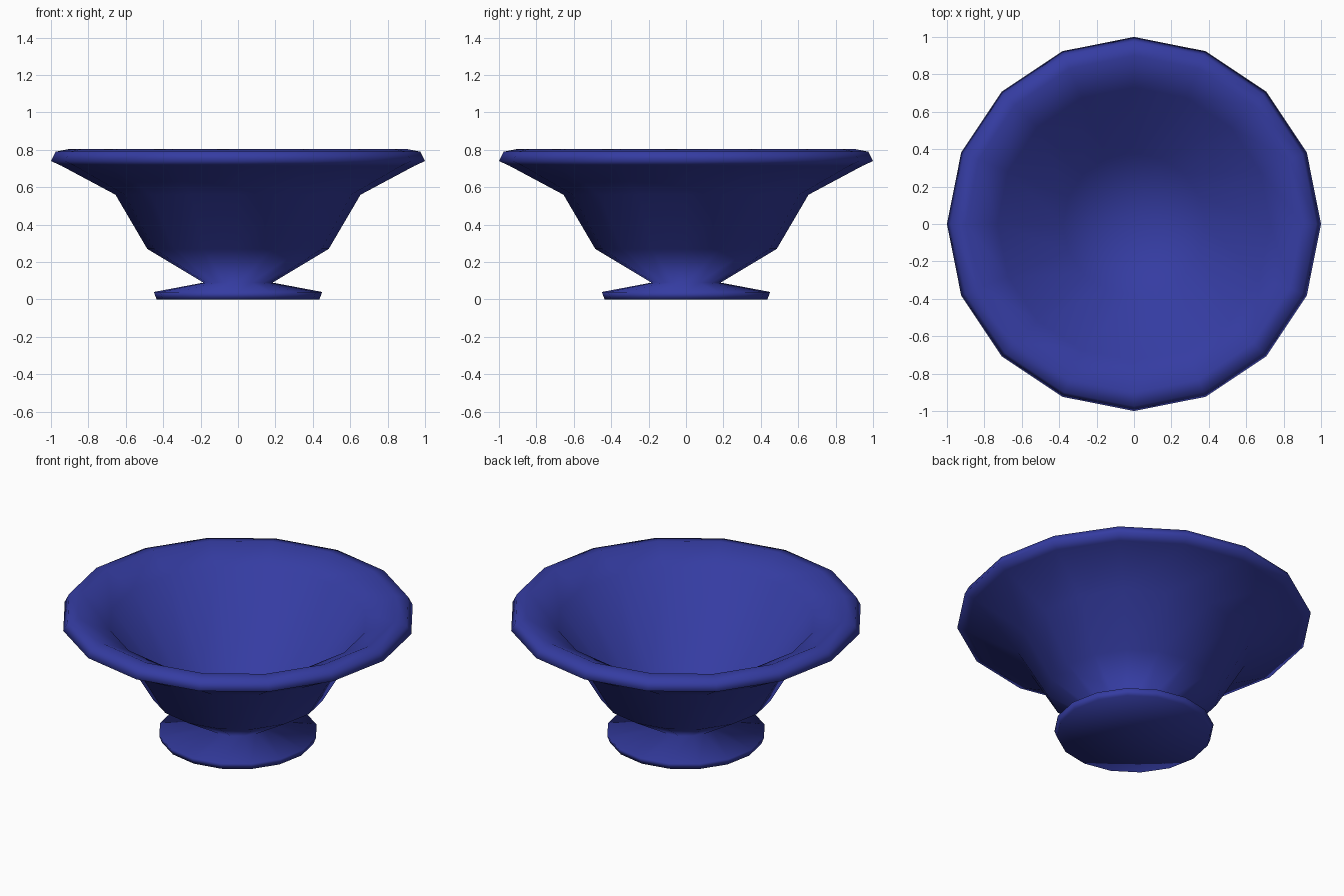
import bpy, bmesh, math

if "Cube" in bpy.data.objects:
    bpy.data.objects.remove(bpy.data.objects["Cube"])

SIDES = 16


def lathe(name, profile, material):
    """Revolve (radius, z) points around z; radius 0 gives a pole."""
    bm = bmesh.new()
    rings = []
    for r, z in profile:
        if r == 0:
            rings.append([bm.verts.new((0, 0, z))] * SIDES)
        else:
            rings.append([bm.verts.new((r * math.cos(2 * math.pi * i / SIDES),
                                        r * math.sin(2 * math.pi * i / SIDES), z))
                          for i in range(SIDES)])
    for a, b in zip(rings, rings[1:]):
        for i in range(SIDES):
            j = (i + 1) % SIDES
            bm.faces.new(dict.fromkeys((a[i], a[j], b[j], b[i])))
    bmesh.ops.recalc_face_normals(bm, faces=bm.faces)
    for f in bm.faces:
        f.smooth = True
    mesh = bpy.data.meshes.new(name)
    bm.to_mesh(mesh)
    bm.free()
    obj = bpy.data.objects.new(name, mesh)
    bpy.context.collection.objects.link(obj)
    mesh.materials.append(material)
    return obj


blue = bpy.data.materials.new("blue_glaze")
blue.diffuse_color = (0.035, 0.045, 0.36, 1)
blue.use_nodes = True
blue.node_tree.nodes["Principled BSDF"].inputs["Base Color"].default_value = blue.diffuse_color

# Foot, waist, flared outer wall, rolled rim and hollow inside in one turn
lathe("footed_bowl", [
    (0, 0), (0.435, 0), (0.45, 0.04), (0.185, 0.09),   # foot
    (0.485, 0.27), (0.655, 0.56), (0.945, 0.715),      # outer wall
    (1.0, 0.74), (0.975, 0.79), (0.90, 0.805),         # rim
    (0.73, 0.72), (0.38, 0.25), (0, 0.14),             # inside
], blue)
